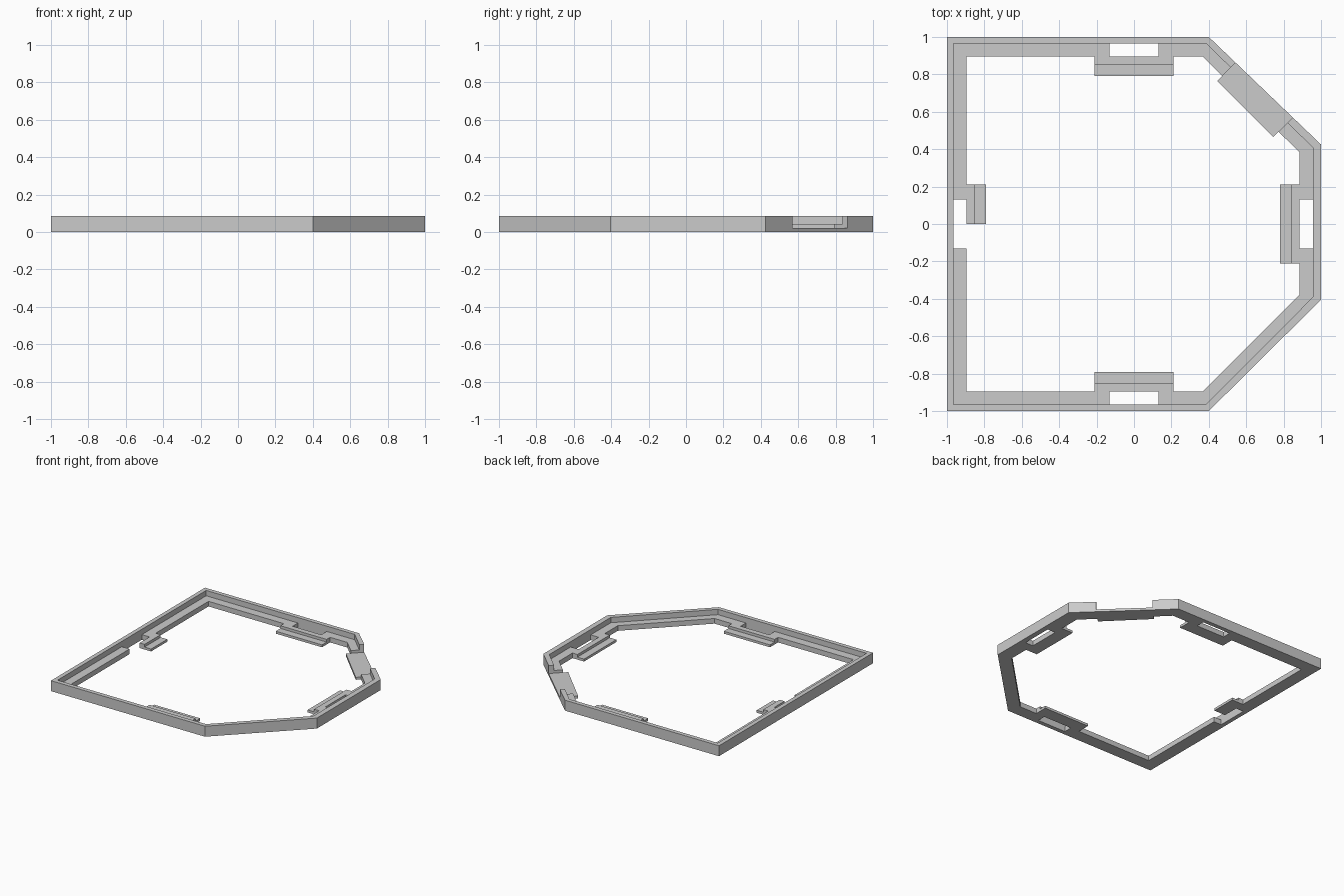
import bpy
import bmesh

cube = bpy.data.objects.get("Cube")
if cube:
    bpy.data.objects.remove(cube, do_unlink=True)

HEIGHT, LEDGE, LIP = 0.086, 0.042, 0.02

grey = bpy.data.materials.new("plain grey")
grey.use_nodes = True
grey.diffuse_color = (0.6, 0.6, 0.6, 1)
grey.node_tree.nodes["Principled BSDF"].inputs["Base Color"].default_value = (0.6, 0.6, 0.6, 1)


def make_object(name, bm):
    bmesh.ops.recalc_face_normals(bm, faces=bm.faces)
    mesh = bpy.data.meshes.new(name)
    bm.to_mesh(mesh)
    bm.free()
    mesh.materials.append(grey)
    obj = bpy.data.objects.new(name, mesh)
    bpy.context.collection.objects.link(obj)
    return obj


def prism(name, outline, z0, z1):
    bm = bmesh.new()
    face = bm.faces.new([bm.verts.new((x, y, z0)) for x, y in outline])
    top = bmesh.ops.extrude_face_region(bm, geom=[face])["geom"]
    verts = [v for v in top if isinstance(v, bmesh.types.BMVert)]
    bmesh.ops.translate(bm, verts=verts, vec=(0, 0, z1 - z0))
    return make_object(name, bm)


def box(name, x0, x1, y0, y1, z0, z1):
    return prism(name, [(x0, y0), (x1, y0), (x1, y1), (x0, y1)], z0, z1)


def combine(target, tool, operation):
    mod = target.modifiers.new(operation.lower(), 'BOOLEAN')
    mod.operation, mod.solver, mod.object = operation, 'EXACT', tool
    bpy.context.view_layer.objects.active = target
    bpy.ops.object.modifier_apply(modifier=mod.name)
    bpy.data.objects.remove(tool, do_unlink=True)


# Frame: outer wall with a lower ledge running round its inside
outer = [(-1, -1), (0.4, -1), (1, -0.405), (1, 0.425), (0.4, 1), (-1, 1)]
inner = [(-0.965, -0.965), (0.385, -0.965), (0.957, -0.39),
         (0.957, 0.408), (0.385, 0.965), (-0.965, 0.965)]
ledge = [(-0.895, -0.895), (0.367, -0.895), (0.885, -0.378),
         (0.885, 0.383), (0.367, 0.895), (-0.895, 0.895)]
section = [(outer, 0), (outer, HEIGHT), (inner, HEIGHT),
           (inner, LEDGE), (ledge, LEDGE), (ledge, 0)]
bm = bmesh.new()
rings = [[bm.verts.new((x, y, z)) for x, y in loop] for loop, z in section]
for k, a in enumerate(rings):
    b = rings[(k + 1) % len(rings)]
    for i in range(len(a)):
        j = (i + 1) % len(a)
        bm.faces.new((a[i], a[j], b[j], b[i]))
frame = make_object("frame", bm)

# Stepped tabs: a raised step at ledge height and a thin lip beyond it
for z, edge in ((LEDGE, 0.85), (LIP, 0.79)):
    combine(frame, box("back_tab", -0.21, 0.21, edge, 0.93, 0, z), 'UNION')
    combine(frame, box("front_tab", -0.21, 0.21, -0.93, -edge, 0, z), 'UNION')
    combine(frame, box("right_side_tab", -0.93, -edge, 0, 0.21, 0, z), 'UNION')
    combine(frame, box("left_side_tab", edge - 0.01, 0.92, -0.21, 0.21, 0, z), 'UNION')

# Slots through the ledge behind each tab
for x0, x1, y0, y1 in ((-0.13, 0.13, 0.895, 0.965), (-0.13, 0.13, -0.965, -0.895),
                       (-0.965, -0.895, -0.13, 0.13), (0.885, 0.957, -0.13, 0.13)):
    combine(frame, box("slot_cutter", x0, x1, y0, y1, -0.1, 0.07), 'DIFFERENCE')

# Opening in the angled corner, with a thin plate across it
notch = [(0.445, 0.765), (0.745, 0.465), (0.945, 0.665), (0.645, 0.965)]
combine(frame, prism("notch_cutter", notch, LIP, 0.2), 'DIFFERENCE')
plate = [(0.445, 0.765), (0.745, 0.465), (0.825, 0.545), (0.525, 0.845)]
combine(frame, prism("corner_plate", plate, 0, LIP), 'UNION')
